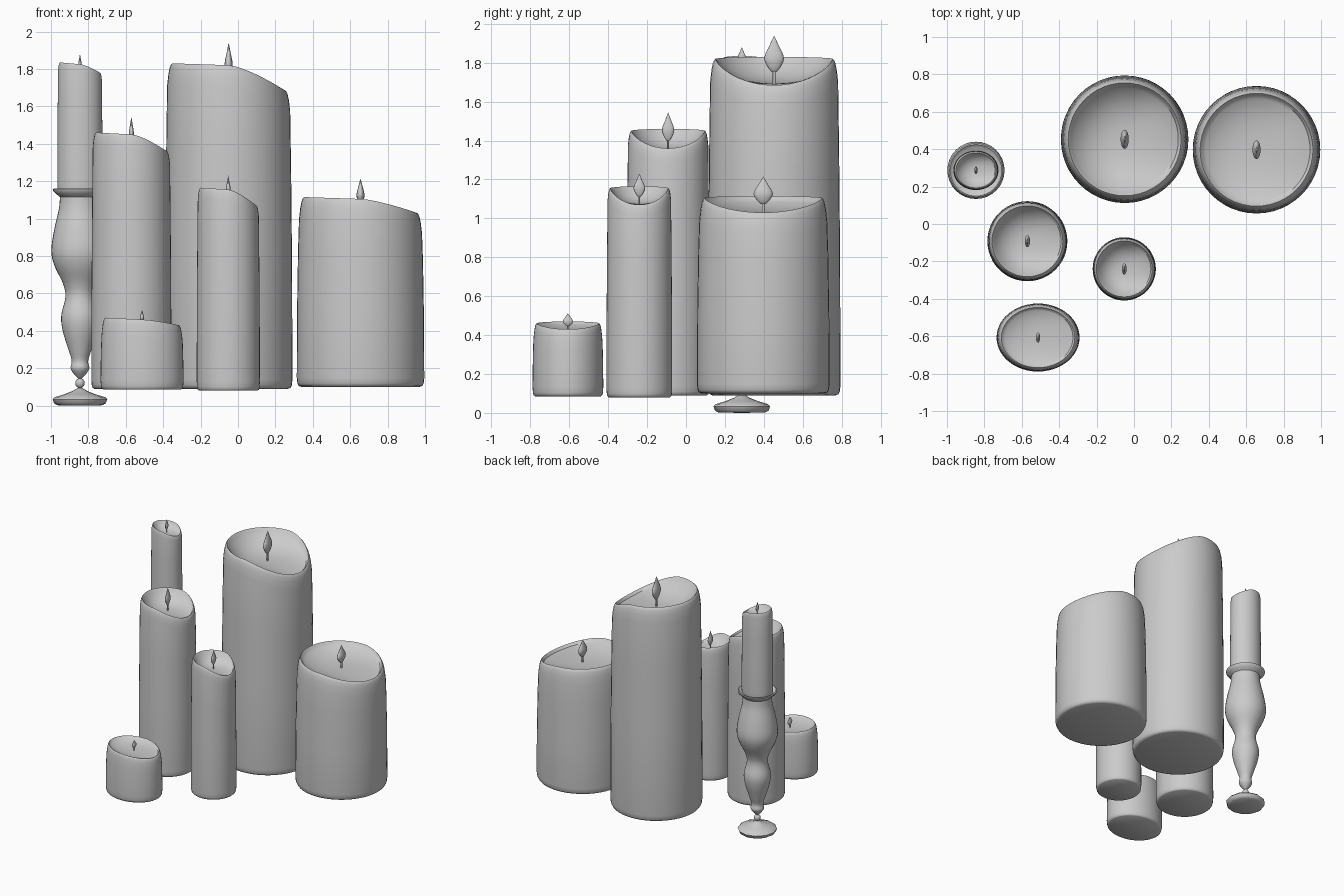
import bpy, bmesh, math

if "Cube" in bpy.data.objects:
    bpy.data.objects.remove(bpy.data.objects["Cube"])


def lathe(name, rings, center, n=48):
    """rings: functions angle -> (x, y, z); a single point closes each end."""
    bm = bmesh.new()
    loops = []
    for i, f in enumerate(rings):
        if i in (0, len(rings) - 1):
            loops.append([bm.verts.new(f(0))] * n)
        else:
            loops.append([bm.verts.new(f(2 * math.pi * k / n)) for k in range(n)])
    for a, b in zip(loops, loops[1:]):
        for k in range(n):
            m = (k + 1) % n
            quad = []
            for v in (a[k], a[m], b[m], b[k]):
                if v not in quad:
                    quad.append(v)
            bm.faces.new(quad)
    bmesh.ops.recalc_face_normals(bm, faces=bm.faces)
    me = bpy.data.meshes.new(name)
    bm.to_mesh(me)
    bm.free()
    ob = bpy.data.objects.new(name, me)
    ob.location = (center[0], center[1], 0)
    bpy.context.collection.objects.link(ob)
    bpy.ops.object.select_all(action='DESELECT')
    ob.select_set(True)
    bpy.context.view_layer.objects.active = ob
    bpy.ops.object.shade_smooth_by_angle(angle=math.radians(50))
    return ob


def ring(rx, ry, z):
    return lambda t: (rx * math.cos(t), ry * math.sin(t), z)


def smooth_profile(pts, steps=5):
    """Catmull-Rom through (r, z) points."""
    p = [pts[0]] + pts + [pts[-1]]
    out = []
    for i in range(1, len(p) - 2):
        for s in range(steps):
            t = s / steps
            out.append(tuple(0.5 * (2 * b + (c - a) * t + (2 * a - 5 * b + 4 * c - d) * t * t
                                    + (3 * b - a - 3 * c + d) * t ** 3)
                             for a, b, c, d in zip(*p[i - 1:i + 3])))
    return out + [pts[-1]]


def candle(name, cx, cy, rx, ry, z0, top, drop, floor, tip, fw):
    r = min(rx, ry)

    def rim(t):
        c = math.cos(t)
        return top - drop * max(0, c) ** 1.4 + 0.01 * max(0, -c)

    def wall(s, z):
        # outer wall stretches to follow the melted, sloping rim
        return lambda t: (rx * s * math.cos(t), ry * s * math.sin(t),
                          z0 + (z - z0) * (rim(t) - z0) / (top - z0))

    def bowl(q):
        s = 0.84 * q
        return lambda t: (rx * s * math.cos(t), ry * s * math.sin(t),
                          floor + (rim(t) - 0.06 * r - floor) * q ** 3)

    h = top - z0
    outer = [(0, z0), (0.93, z0), (0.97, z0 + 0.006), (0.99, z0 + 0.02), (1, z0 + 0.05),
             (0.995, z0 + h * 0.4), (0.98, z0 + h * 0.72), (0.965, top - 0.35 * r),
             (0.945, top - 0.17 * r), (0.925, top - 0.07 * r), (0.905, top - 0.02 * r),
             (0.885, top), (0.865, top - 0.02 * r)]
    rings = [wall(s, z) for s, z in outer]
    rings += [bowl(q) for q in (1, 0.95, 0.9, 0.82, 0.7, 0.5, 0.25, 0)]
    lathe(name, rings, (cx, cy))

    # wick, then a flattened teardrop flame facing sideways
    base = floor + 0.22 * (tip - floor)
    wr = 0.14 * fw
    lathe(name + "_wick", [ring(a, a, z) for a, z in
                           ((0, floor - 0.01), (wr, floor - 0.01), (wr, base + 0.02), (0, base + 0.02))],
          (cx, cy), 8)
    flame = [(0, 0), (0.3, 0.03), (0.65, 0.15), (0.93, 0.29), (1, 0.4), (0.85, 0.53),
             (0.52, 0.7), (0.25, 0.86), (0, 1)]
    lathe(name + "_flame", [ring(0.43 * fw * a, fw * a, base + (tip - base) * z) for a, z in flame],
          (cx, cy), 16)


# candles: centre, radii, base, rim height, slope, bowl floor, flame tip, flame half width
candle("tall_pillar_candle", -0.05, 0.453, 0.341, 0.341, 0.09, 1.82, 0.135, 1.695, 1.94, 0.051)
candle("wide_pillar_candle", 0.655, 0.397, 0.341, 0.341, 0.10, 1.105, 0.075, 1.03, 1.215, 0.05)
candle("medium_pillar_candle", -0.57, -0.092, 0.214, 0.214, 0.09, 1.45, 0.09, 1.355, 1.545, 0.032)
candle("slim_pillar_candle", -0.052, -0.24, 0.169, 0.169, 0.08, 1.155, 0.085, 1.075, 1.23, 0.03)
candle("short_votive_candle", -0.513, -0.607, 0.222, 0.182, 0.085, 0.46, 0.03, 0.425, 0.512, 0.027)
candle("dinner_candle", -0.845, 0.287, 0.121, 0.106, 1.13, 1.825, 0.045, 1.775, 1.88, 0.02)

# turned candlestick
stick = (-0.845, 0.287)
body = smooth_profile([(0.005, 0.14), (0.032, 0.168), (0.05, 0.2), (0.044, 0.24), (0.062, 0.3),
                       (0.092, 0.4), (0.1, 0.48), (0.078, 0.58), (0.09, 0.65), (0.137, 0.75),
                       (0.153, 0.83), (0.138, 0.94), (0.113, 1.05), (0.107, 1.115)])
cup = [(0.125, 1.13), (0.143, 1.148), (0.145, 1.158), (0.138, 1.162), (0.122, 1.145), (0, 1.14)]
lathe("candlestick_body", [ring(r, r, z) for r, z in [(0, 0.14)] + body + cup], stick, 32)

# bead between body and foot
bead = [(0.025 * math.sin(math.pi * i / 8), 0.12 - 0.027 * math.cos(math.pi * i / 8)) for i in range(9)]
lathe("candlestick_bead", [ring(r, r, z) for r, z in bead], stick, 16)

# spreading foot
foot = [(0, 0), (0.12, 0.002), (0.138, 0.012), (0.146, 0.034), (0.135, 0.045), (0.085, 0.06),
        (0.04, 0.078), (0.015, 0.093), (0, 0.096)]
lathe("candlestick_foot", [ring(r, r, z) for r, z in foot], stick, 12)
